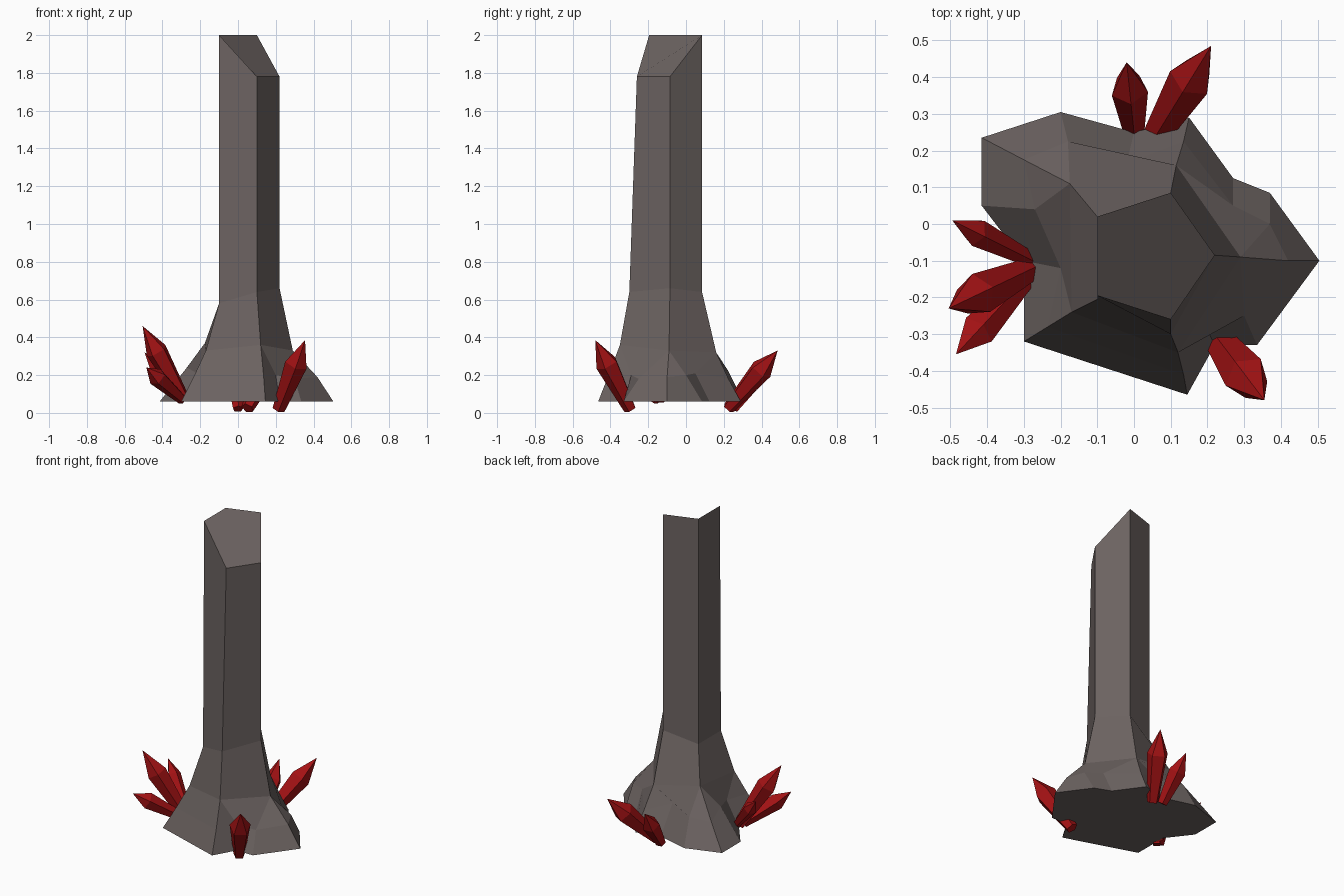
import bpy, bmesh
from mathutils import Vector

cube = bpy.data.objects.get("Cube")
if cube:
    bpy.data.objects.remove(cube)


def material(name, colour):
    m = bpy.data.materials.new(name)
    m.use_nodes = True
    m.diffuse_color = (*colour, 1)
    m.node_tree.nodes["Principled BSDF"].inputs["Base Color"].default_value = (*colour, 1)
    return m


rock = material("grey_rock", (0.15, 0.125, 0.12))
red = material("red_crystal", (0.37, 0.006, 0.007))


def finish(name, bm, mat):
    bmesh.ops.recalc_face_normals(bm, faces=bm.faces)
    mesh = bpy.data.meshes.new(name)
    bm.to_mesh(mesh)
    bm.free()
    mesh.materials.append(mat)
    obj = bpy.data.objects.new(name, mesh)
    bpy.context.collection.objects.link(obj)
    return obj


def ring(bm, points):
    return [bm.verts.new(p) for p in points]


def bridge(bm, a, b):
    for i in range(len(a)):
        j = (i + 1) % len(a)
        bm.faces.new((a[i], a[j], b[j], b[i]))


# Pillar: five corners from slanted top down to the flared foot
bm = bmesh.new()
top = ring(bm, [(-.1, -.195, 2), (.1, -.26, 1.78), (.22, -.085, 1.78), (.1, .085, 2), (-.1, .02, 2)])
neck = ring(bm, [(-.1, -.205, .58), (.1, -.3, .64), (.22, -.085, .66), (.1, .085, .64), (-.1, .02, .58)])
knee = ring(bm, [(-.17, -.24, .33), (.12, -.35, .36), (.29, -.09, .33), (.115, .16, .32), (-.175, .11, .37)])

# Rocky foot: extra points between the corners make the boulders
low = ring(bm, [(-.235, -.28, .19), (.135, -.41, .2), (.2, -.29, .2), (.3, -.25, .18),
                (.42, -.1, .19), (.37, .0, .2), (.27, .05, .21), (.135, .225, .18),
                (-.02, .165, .24), (-.18, .225, .22), (-.3, .175, .2),
                (-.27, .04, .24), (-.2, -.12, .2)])
base = ring(bm, [(x, y, .06) for x, y in (
    (-.3, -.32), (.145, -.465), (.22, -.33), (.335, -.33), (.505, -.1), (.37, .085), (.27, .125),
    (.15, .29), (0, .25), (-.2, .305), (-.415, .235), (-.415, .05), (-.3, -.1))])
bm.faces.new(top)
bridge(bm, top, neck)
bridge(bm, neck, knee)
bridge(bm, low, base)
bm.faces.new(base)

# Fan each knee edge out to the foot points below it
corner = [0, 1, 4, 7, 10, 13]
for i in range(5):
    a, b = knee[i], knee[(i + 1) % 5]
    run = [low[k % 13] for k in range(corner[i], corner[i + 1] + 1)]
    half = (len(run) - 1) // 2
    for k in range(len(run) - 1):
        if k == half:
            bm.faces.new((a, b, run[k + 1], run[k]))
        else:
            bm.faces.new((a if k < half else b, run[k + 1], run[k]))
finish("stone_pillar", bm, rock)


# Crystals: tapered five-sided shafts with pointed tips
def crystal(name, start, tip, radius, shoulder=.66):
    start, tip = Vector(start), Vector(tip)
    axis = tip - start
    length = axis.length
    bm = bmesh.new()
    bmesh.ops.create_cone(bm, cap_ends=True, segments=5, radius1=radius * .55,
                          radius2=radius, depth=length * shoulder)
    bmesh.ops.translate(bm, verts=bm.verts, vec=(0, 0, length * shoulder / 2))
    cap = max(bm.faces, key=lambda f: f.calc_center_median().z)
    point = bmesh.ops.poke(bm, faces=[cap])["verts"][0]
    point.co.z = length
    turn = axis.to_track_quat('Z', 'Y').to_matrix()
    bmesh.ops.rotate(bm, verts=bm.verts, matrix=turn, cent=(0, 0, 0))
    bmesh.ops.translate(bm, verts=bm.verts, vec=start)
    finish(name, bm, red)


crystal("right_crystal_small", (-.285, -.095, .08), (-.495, .01, .32), .04, .7)
crystal("right_crystal_tall", (-.285, -.125, .07), (-.505, -.23, .46), .06)
crystal("right_crystal_low", (-.295, -.15, .07), (-.485, -.355, .24), .05, .7)
crystal("front_crystal", (.215, -.295, .02), (.355, -.48, .385), .063)
crystal("back_crystal_small", (0, .25, .02), (-.02, .44, .28), .052, .62)
crystal("back_crystal_large", (.05, .225, .025), (.21, .485, .33), .062)
